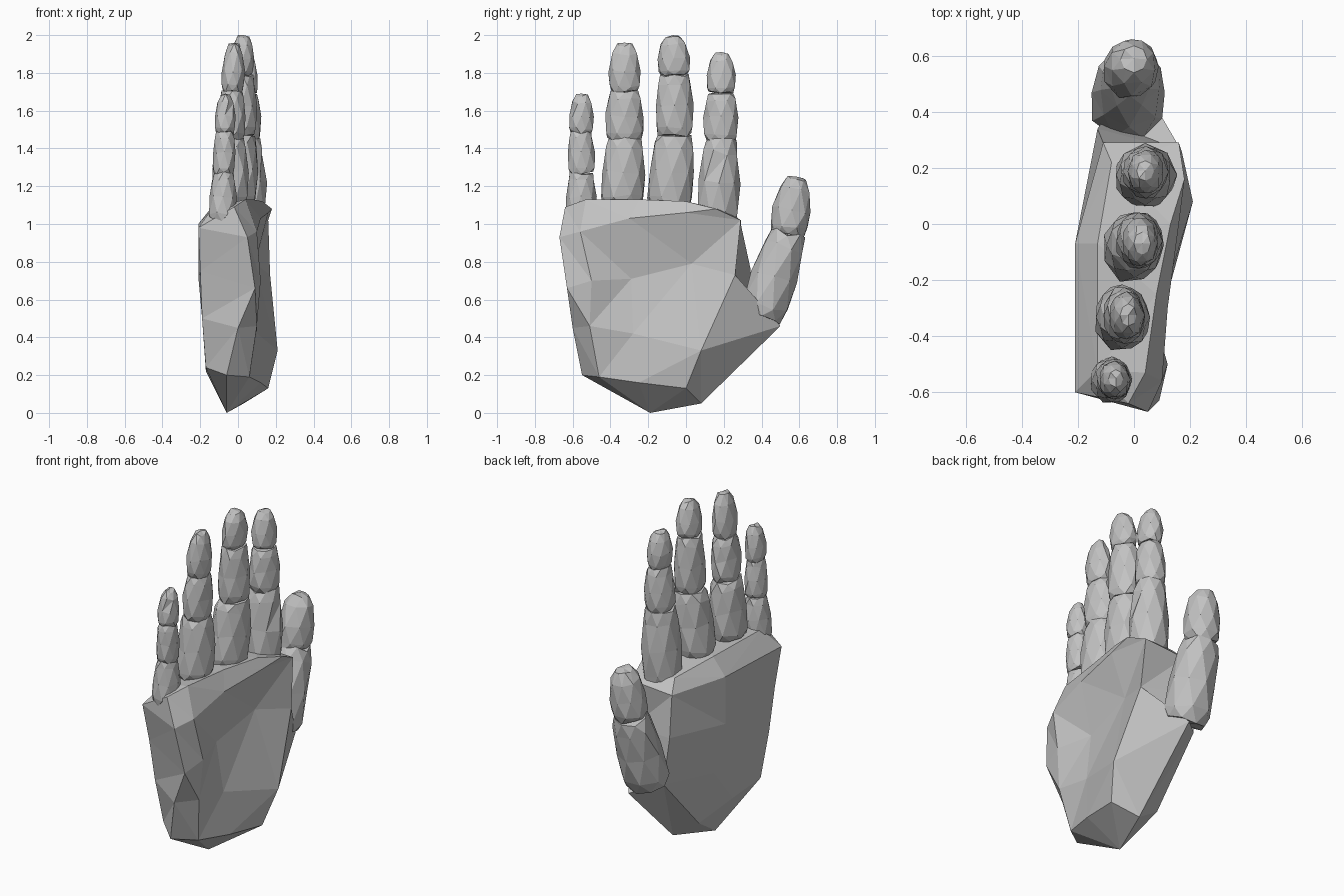
import bpy, bmesh, math, random
from mathutils import Vector

if "Cube" in bpy.data.objects:
    bpy.data.objects.remove(bpy.data.objects["Cube"])

random.seed(4)
skin = bpy.data.materials.new("plain_grey")
skin.diffuse_color = (0.54, 0.54, 0.54, 1)
skin.use_nodes = True
skin.node_tree.nodes["Principled BSDF"].inputs["Base Color"].default_value = skin.diffuse_color


def loft(name, rings, bottom=None, top=None):
    """Skin a stack of equal rings with triangles and close both ends."""
    bm = bmesh.new()
    vs = [[bm.verts.new(p) for p in r] for r in rings]
    n = len(rings[0])
    for a, b in zip(vs, vs[1:]):
        for i in range(n):
            j = (i + 1) % n
            bm.faces.new((a[i], a[j], b[j], b[i]))
    for ring, tip in ((vs[0], bottom), (vs[-1], top)):
        if tip is None:
            bm.faces.new(ring)
        else:
            t = bm.verts.new(tip)
            for i in range(n):
                bm.faces.new((ring[i], ring[(i + 1) % n], t))
    bmesh.ops.triangulate(bm, faces=bm.faces[:])
    bmesh.ops.recalc_face_normals(bm, faces=bm.faces[:])
    me = bpy.data.meshes.new(name)
    bm.to_mesh(me)
    bm.free()
    me.materials.append(skin)
    ob = bpy.data.objects.new(name, me)
    bpy.context.collection.objects.link(ob)


# Palm: rings run little edge -> palm side (+x) -> thumb edge -> back (-x)
palm = [
    [(-.06, -.55, .20), (.06, -.46, .19), (.12, -.25, .16), (.16, 0, .13),
     (.03, .08, .05), (-.12, .05, .15), (-.17, -.20, .22), (-.17, -.46, .24)],
    [(0, -.60, .45), (.10, -.51, .46), (.10, -.28, .42), (.21, .08, .33),
     (.03, .50, .46), (-.11, .37, .50), (-.185, 0, .45), (-.19, -.51, .50)],
    [(.09, -.63, .66), (.12, -.50, .70), (.06, -.29, .71), (.09, .03, .79),
     (.17, .26, .73), (-.13, .34, .77), (-.21, -.07, .72), (-.20, -.55, .75)],
    [(.05, -.67, .93), (.10, -.56, .96), (.12, -.30, 1.03), (.16, 0, 1.06),
     (.16, .29, 1.02), (-.11, .29, 1.0), (-.21, -.07, 1.0), (-.21, -.60, .98)],
    [(-.02, -.64, 1.09), (.04, -.53, 1.13), (.08, -.25, 1.13), (.13, 0, 1.12),
     (.18, .16, 1.08), (-.08, .22, 1.07), (-.13, -.07, 1.10), (-.13, -.52, 1.09)],
]
loft("palm", palm, bottom=(-.06, -.19, 0))

# Ring profiles: (position along the segment, radius factor)
JOINT = ((0, .88), (.14, 1.02), (.5, 1), (.86, .88), (1, .74))
TIP = ((0, .84), (.12, 1), (.42, 1.02), (.78, .82), (.96, .48))


def segment(name, a, b, depth, width, profile, sides=8):
    """One faceted finger bone from a to b; depth is along x, width across."""
    a, b = Vector(a), Vector(b)
    axis = b - a
    side = Vector((1, 0, 0))
    side = (side - axis * side.dot(axis) / axis.length_squared).normalized()
    other = axis.normalized().cross(side)
    rings = []
    for k, (t, f) in enumerate(profile):
        ring = []
        for i in range(sides):
            ang = 2 * math.pi * (i + .5 * (k % 2)) / sides
            q = f * random.uniform(.96, 1.06)
            lift = axis * (t + random.uniform(-.035, .035))
            ring.append(a + lift + side * (q * depth * math.cos(ang))
                        + other * (q * width * math.sin(ang)))
        rings.append(ring)
    loft(name, rings, bottom=a, top=b)


# Fingers: joint points from root to tip, then (depth, width) of each segment
fingers = {
    "little_finger": ([(-.085, -.56, 1.02), (-.075, -.553, 1.27), (-.07, -.557, 1.485), (-.065, -.55, 1.69)],
                      [(.07, .08), (.06, .071), (.054, .064)]),
    "ring_finger": ([(-.045, -.34, 1.10), (-.04, -.325, 1.45), (-.03, -.325, 1.70), (-.02, -.325, 1.96)],
                    [(.095, .115), (.074, .10), (.06, .082)]),
    "middle_finger": ([(-.01, -.09, 1.08), (.015, -.06, 1.47), (.02, -.062, 1.79), (.03, -.07, 2.0)],
                      [(.105, .12), (.08, .10), (.062, .084)]),
    "index_finger": ([(.04, .165, 1.0), (.04, .185, 1.44), (.045, .185, 1.695), (.04, .19, 1.91)],
                     [(.108, .108), (.078, .09), (.062, .076)]),
    "thumb": ([(-.02, .40, .51), (-.015, .54, .95), (0, .59, 1.25)],
              [(.13, .122), (.098, .10)]),
}
for name, (pts, radii) in fingers.items():
    last = len(radii) - 1
    for i, (d, w) in enumerate(radii):
        segment(f"{name}_segment_{i + 1}", pts[i], pts[i + 1], d, w, TIP if i == last else JOINT)
